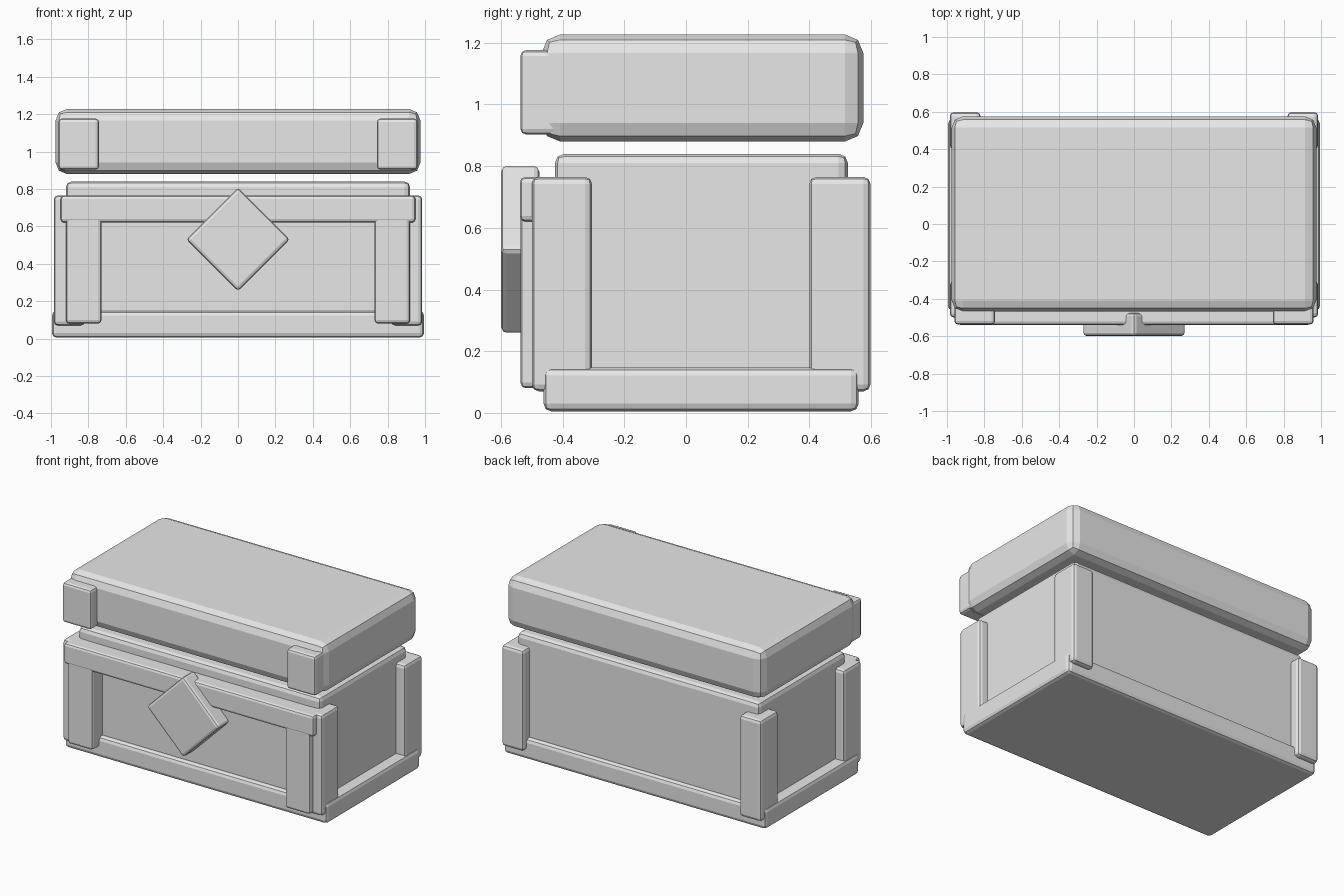
import bpy
import bmesh
import math
from mathutils import Matrix

if "Cube" in bpy.data.objects:
    bpy.data.objects.remove(bpy.data.objects["Cube"])

grey = bpy.data.materials.new("plain_grey")
grey.diffuse_color = (0.8, 0.8, 0.8, 1.0)
grey.use_nodes = True
grey.node_tree.nodes["Principled BSDF"].inputs["Base Color"].default_value = grey.diffuse_color


def block(name, x, y, z, bevel, turn=0.0):
    """Bevelled box from (min, max) ranges, optionally turned about its y axis."""
    size = [r[1] - r[0] for r in (x, y, z)]
    centre = [(r[0] + r[1]) / 2 for r in (x, y, z)]
    mesh = bpy.data.meshes.new(name)
    bm = bmesh.new()
    bmesh.ops.create_cube(bm, size=1.0)
    bmesh.ops.scale(bm, vec=size, verts=bm.verts)
    bmesh.ops.bevel(bm, geom=bm.edges[:], offset=bevel, segments=2,
                    profile=0.5, affect='EDGES')
    bmesh.ops.transform(bm, verts=bm.verts, matrix=Matrix.Translation(centre)
                        @ Matrix.Rotation(turn, 4, 'Y'))
    bm.to_mesh(mesh)
    bm.free()
    mesh.materials.append(grey)
    obj = bpy.data.objects.new(name, mesh)
    bpy.context.collection.objects.link(obj)
    return obj


def pair(name, x, y, z, bevel):
    """The same block on the left and the right."""
    block(name + "_right", x, y, z, bevel)
    block(name + "_left", (-x[1], -x[0]), y, z, bevel)


# Chest box, foot plinth and floating lid
block("chest_body", (-0.92, 0.92), (-0.425, 0.525), (0.03, 0.84), 0.03)
block("base_plinth", (-0.995, 0.995), (-0.462, 0.56), (0.005, 0.147), 0.025)
block("lid", (-0.975, 0.975), (-0.468, 0.575), (0.88, 1.227), 0.06)

# Corner posts
pair("front_corner_post", (0.82, 0.985), (-0.5, -0.305), (0.07, 0.765), 0.022)
pair("back_corner_post", (0.82, 0.985), (0.4, 0.598), (0.07, 0.765), 0.022)

# Front frame
pair("front_frame_upright", (0.73, 0.92), (-0.537, -0.41), (0.08, 0.75), 0.018)
block("front_frame_rail", (-0.948, 0.948), (-0.539, -0.41), (0.62, 0.765), 0.018)

# Lid corner plates
pair("lid_corner_plate", (0.743, 0.96), (-0.537, -0.41), (0.903, 1.176), 0.018)

# Diamond clasp: square block turned on its corner
half = 0.277 / math.sqrt(2)
block("diamond_clasp", (-half, half), (-0.6, -0.475),
      (0.53 - half, 0.53 + half), 0.018, math.radians(45))
